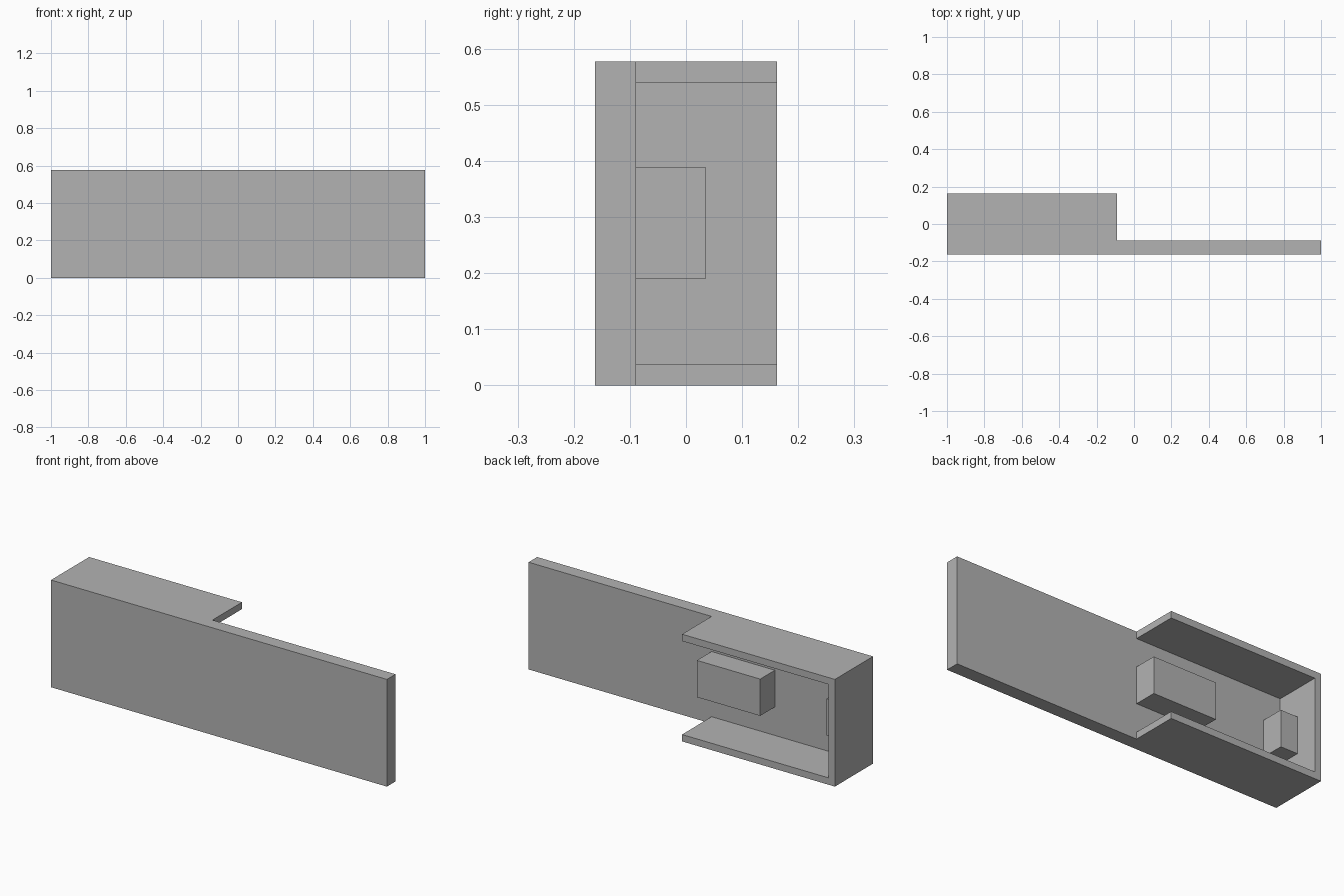
import bpy
import bmesh

cube = bpy.data.objects.get("Cube")
if cube:
    bpy.data.objects.remove(cube, do_unlink=True)

# Key dimensions
FRONT, PLATE_BACK, BACK = -0.162, -0.089, 0.162
HEIGHT, WALL = 0.577, 0.037
HOUSING_END = -0.09

grey = bpy.data.materials.new("mid_grey")
grey.use_nodes = True
colour = (0.45, 0.45, 0.45, 1)
grey.diffuse_color = colour
grey.node_tree.nodes["Principled BSDF"].inputs["Base Color"].default_value = colour


def prism(name, outline, z0, z1):
    """Extrude a plan outline from z0 up to z1."""
    bm = bmesh.new()
    face = bm.faces.new([bm.verts.new((x, y, z0)) for x, y in outline])
    top = bmesh.ops.extrude_face_region(bm, geom=[face])["geom"]
    verts = [v for v in top if isinstance(v, bmesh.types.BMVert)]
    bmesh.ops.translate(bm, verts=verts, vec=(0, 0, z1 - z0))
    bmesh.ops.recalc_face_normals(bm, faces=bm.faces)
    mesh = bpy.data.meshes.new(name)
    bm.to_mesh(mesh)
    bm.free()
    mesh.materials.append(grey)
    obj = bpy.data.objects.new(name, mesh)
    bpy.context.collection.objects.link(obj)
    return obj


def box(name, x0, x1, y0, y1, z0, z1):
    return prism(name, [(x0, y0), (x1, y0), (x1, y1), (x0, y1)], z0, z1)


# Long plate with the deeper housing at one end
shell = prism("plate_and_housing", [
    (-1, FRONT), (1, FRONT), (1, PLATE_BACK),
    (HOUSING_END, PLATE_BACK), (HOUSING_END, BACK), (-1, BACK)], 0, HEIGHT)

# Hollow the housing, leaving top and bottom flanges and an end wall
cavity = box("cavity_cutter", WALL - 1, HOUSING_END + 0.1,
             PLATE_BACK, BACK + 0.1, WALL, HEIGHT - WALL)
cut = shell.modifiers.new("hollow", "BOOLEAN")
cut.operation = "DIFFERENCE"
cut.solver = "EXACT"
cut.object = cavity
bpy.context.view_layer.objects.active = shell
bpy.ops.object.modifier_apply(modifier=cut.name)
bpy.data.objects.remove(cavity, do_unlink=True)

# Blocks standing on the plate inside the housing
for name, x0, x1 in (("inner_block", -0.467, HOUSING_END),
                     ("end_block", WALL - 1, -0.862)):
    box(name, x0, x1, PLATE_BACK, 0.036, 0.19, 0.388)
